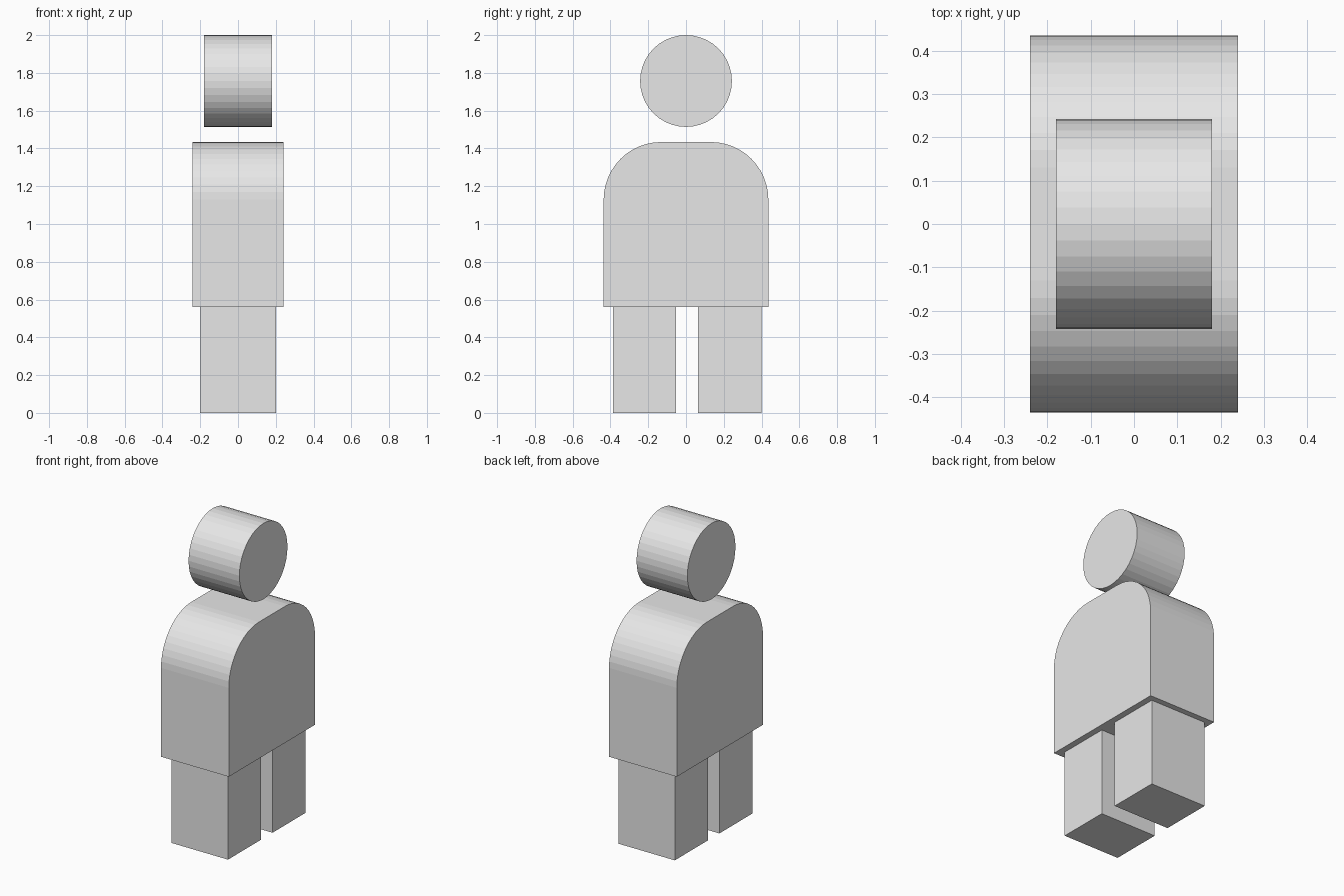
import bpy, bmesh, math

if "Cube" in bpy.data.objects:
    bpy.data.objects.remove(bpy.data.objects["Cube"])

grey = bpy.data.materials.new("light grey")
grey.diffuse_color = (0.8, 0.8, 0.8, 1)
grey.use_nodes = True
grey.node_tree.nodes["Principled BSDF"].inputs["Base Color"].default_value = grey.diffuse_color


def extrude_x(name, profile, half_width):
    """Extrude a closed (y, z) profile symmetrically along x."""
    bm = bmesh.new()
    face = bm.faces.new([bm.verts.new((-half_width, y, z)) for y, z in profile])
    ext = bmesh.ops.extrude_face_region(bm, geom=[face])
    moved = [v for v in ext["geom"] if isinstance(v, bmesh.types.BMVert)]
    bmesh.ops.translate(bm, vec=(2 * half_width, 0, 0), verts=moved)
    bmesh.ops.recalc_face_normals(bm, faces=bm.faces)
    mesh = bpy.data.meshes.new(name)
    bm.to_mesh(mesh)
    bm.free()
    mesh.materials.append(grey)
    obj = bpy.data.objects.new(name, mesh)
    bpy.context.collection.objects.link(obj)
    return obj


def arc(cy, cz, radius, start, end, steps):
    angles = [math.radians(start + (end - start) * i / steps) for i in range(steps + 1)]
    return [(cy + radius * math.cos(a), cz + radius * math.sin(a)) for a in angles]


# Head: a faceted drum lying along x
extrude_x("head", arc(0, 1.757, 0.243, 0, 360, 40)[:-1], 0.18)

# Torso: block with rounded shoulders
half_depth, bottom, top, r = 0.436, 0.56, 1.434, 0.305
cy, cz = half_depth - r, top - r
shoulders = arc(cy, cz, r, 0, 90, 12) + arc(-cy, cz, r, 90, 180, 12)
extrude_x("torso", [(-half_depth, bottom), (half_depth, bottom)] + shoulders, 0.24)

# Legs: two plain blocks, slightly off centre
for name, y0, y1 in (("front_leg", -0.387, -0.052), ("back_leg", 0.064, 0.399)):
    extrude_x(name, [(y0, 0), (y1, 0), (y1, bottom), (y0, bottom)], 0.2)
